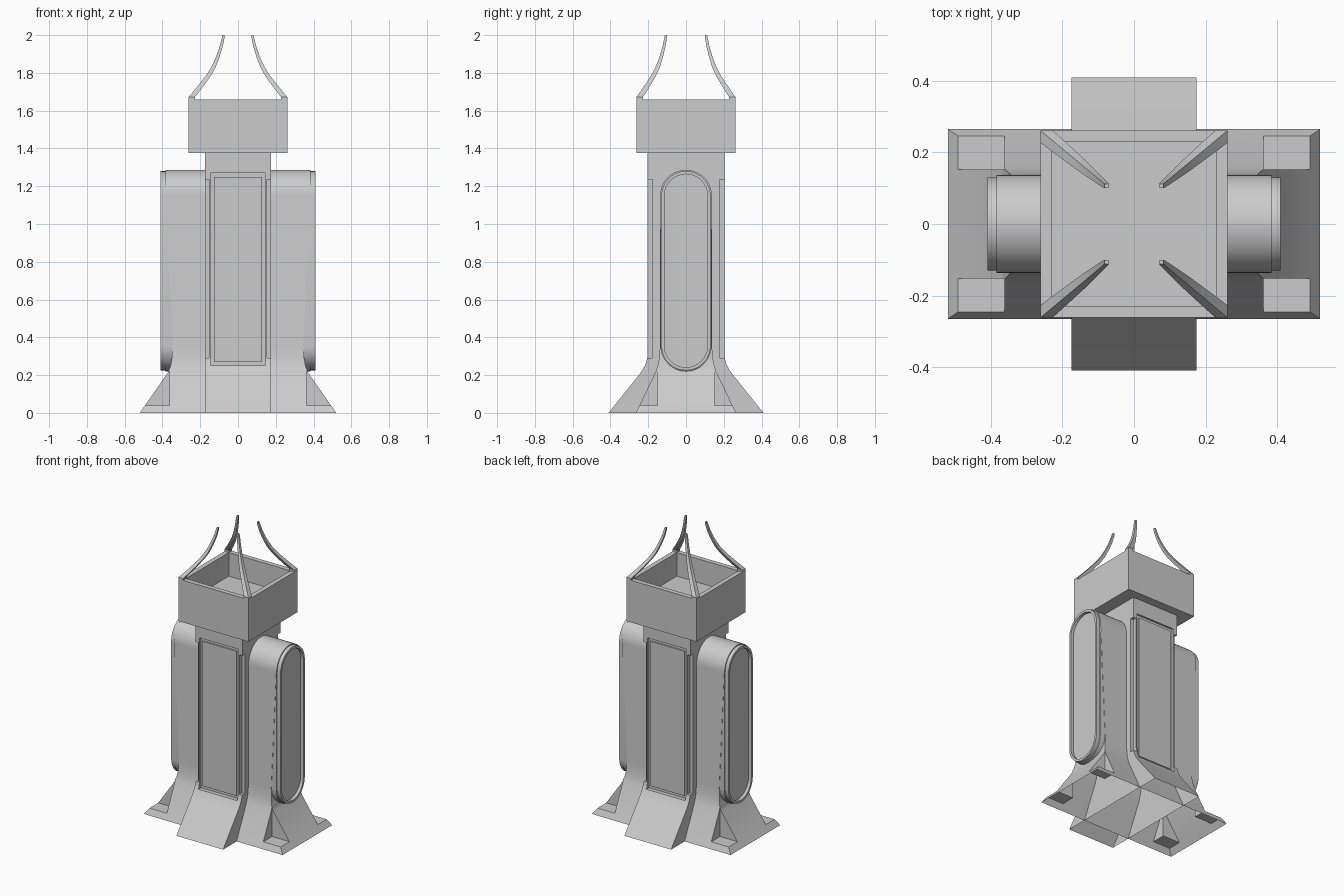
import bpy, bmesh, math

if "Cube" in bpy.data.objects:
    bpy.data.objects.remove(bpy.data.objects["Cube"])


def finish(name, bm, mirror=(), smooth=True):
    bmesh.ops.remove_doubles(bm, verts=bm.verts, dist=1e-5)
    bmesh.ops.recalc_face_normals(bm, faces=bm.faces)
    me = bpy.data.meshes.new(name)
    bm.to_mesh(me)
    bm.free()
    ob = bpy.data.objects.new(name, me)
    bpy.context.scene.collection.objects.link(ob)
    if mirror:
        m = ob.modifiers.new("Mirror", 'MIRROR')
        m.use_axis = ('x' in mirror, 'y' in mirror, False)
        m.use_mirror_merge = False
    if smooth:
        bpy.ops.object.select_all(action='DESELECT')
        ob.select_set(True)
        bpy.context.view_layer.objects.active = ob
        bpy.ops.object.shade_smooth_by_angle(angle=math.radians(25))
    return ob


def loft(rings):
    """Skin a list of point rings and cap both ends."""
    bm = bmesh.new()
    rows = [[bm.verts.new(p) for p in r] for r in rings]
    n = len(rows[0])
    for a, b in zip(rows, rows[1:]):
        for i in range(n):
            j = (i + 1) % n
            bm.faces.new((a[i], a[j], b[j], b[i]))
    bm.faces.new(rows[0])
    bm.faces.new(rows[-1])
    return bm


def rect(x0, x1, y0, y1, z):
    return [(x0, y0, z), (x1, y0, z), (x1, y1, z), (x0, y1, z)]


def boxes(specs):
    bm = bmesh.new()
    for x0, x1, y0, y1, z0, z1 in specs:
        v = [bm.verts.new(p) for p in rect(x0, x1, y0, y1, z0) + rect(x0, x1, y0, y1, z1)]
        for f in ((3, 2, 1, 0), (4, 5, 6, 7), (0, 1, 5, 4), (1, 2, 6, 5), (2, 3, 7, 6), (3, 0, 4, 7)):
            bm.faces.new([v[i] for i in f])
    return bm


def carve(bm, specs, drop):
    """Subtract boxes from a solid, then open it by dropping chosen faces."""
    ob = finish("blank", bm, smooth=False)
    cutter = finish("cutter", boxes(specs), smooth=False)
    cutter.hide_render = True
    mod = ob.modifiers.new("Cut", 'BOOLEAN')
    mod.operation, mod.solver, mod.object = 'DIFFERENCE', 'EXACT', cutter
    dg = bpy.context.evaluated_depsgraph_get()
    ev = ob.evaluated_get(dg)
    out = bmesh.new()
    out.from_mesh(ev.to_mesh())
    ev.to_mesh_clear()
    bpy.data.objects.remove(cutter)
    bpy.data.objects.remove(ob)
    bmesh.ops.recalc_face_normals(out, faces=out.faces)
    bmesh.ops.delete(out, geom=[f for f in out.faces if drop(f)], context='FACES')
    return out


# Central column with flared front and back feet, recessed panels and notched corners
profile = [(0, .41), (.2, .25), (.225, .232), (.255, .215), (.29, .205), (.33, .203), (1.38, .203)]
solid = loft([rect(-.175, .175, -y, y, z) for z, y in profile])
cuts = []
for s in (-1, 1):
    ya, yb = sorted((s * .19, s * .5))
    cuts.append((-.145, .145, ya, yb, .25, 1.27))
    for t in (-1, 1):
        xa, xb = sorted((t * .153, t * .3))
        ya2, yb2 = sorted((s * .177, s * .5))
        cuts.append((xa, xb, ya2, yb2, .29, 1.235))
finish("column", carve(solid, cuts, lambda f: all(v.co.z < 1e-4 for v in f.verts)))
finish("column_panel", boxes([(-.127, .127, -.199, -.17, .27, 1.25)]), mirror='y', smooth=False)

# Side pods: arched top, tapered outer face, flared foot with notched corners
W, ZA, ZB = .137, 1.15, .355
levels = [(0, .52, .265), (.215, .37, .162), (.25, .357, .15), (.29, .35, .142),
          (.36, .345, W), (ZA, .383, W)]
for i in range(1, 11):
    a = math.pi / 2 * i / 10
    levels.append((ZA + W * math.sin(a), .385, W * math.cos(a)))
solid = loft([rect(0, x, -y, y, z) for z, x, y in levels[:-1]]
             + [rect(0, .385, -.0005, .0005, ZA + W)])
cuts = [(.362, .7, .152, .5, .04, .5), (.362, .7, -.5, -.152, .04, .5)]
finish("side_pod", carve(solid, cuts, lambda f: all(v.co.z < 1e-4 for v in f.verts)
                         or all(abs(v.co.x) < 1e-4 for v in f.verts)), mirror='x')


# Pill-shaped rimmed plate on each pod
def pill(x, r, n=16):
    pts = []
    for zc, start in ((ZA, 0), (ZB, math.pi)):
        for i in range(n + 1):
            a = start + math.pi * i / n
            pts.append((x, r * math.cos(a), zc + r * math.sin(a)))
    return pts


finish("pod_plate", loft([pill(x, r) for x, r in (
    (.3, .135), (.383, .135), (.385, .13), (.41, .13), (.41, .114), (.39, .114))]), mirror='x')

# Open-topped square head
finish("head_box", loft([rect(-h, h, -h, h, z) for z, h in (
    (1.375, .262), (1.66, .262), (1.66, .23), (1.5, .23))]), smooth=False)

# Four tapering curved prongs rising from the head corners
rings = []
for z, t, w in ((1.65, 0, .034), (1.672, 0, .034), (1.71, .18, .032), (1.75, .36, .029), (1.79, .53, .026),
                (1.83, .67, .023), (1.88, .8, .019), (1.935, .91, .016), (1.98, .975, .014), (2.0, 1, .011)):
    x, y = .262 - .18 * t, .262 - .15 * t
    rings.append(rect(x - w, x, y - w, y, z))
finish("prong", loft(rings), mirror='xy')
